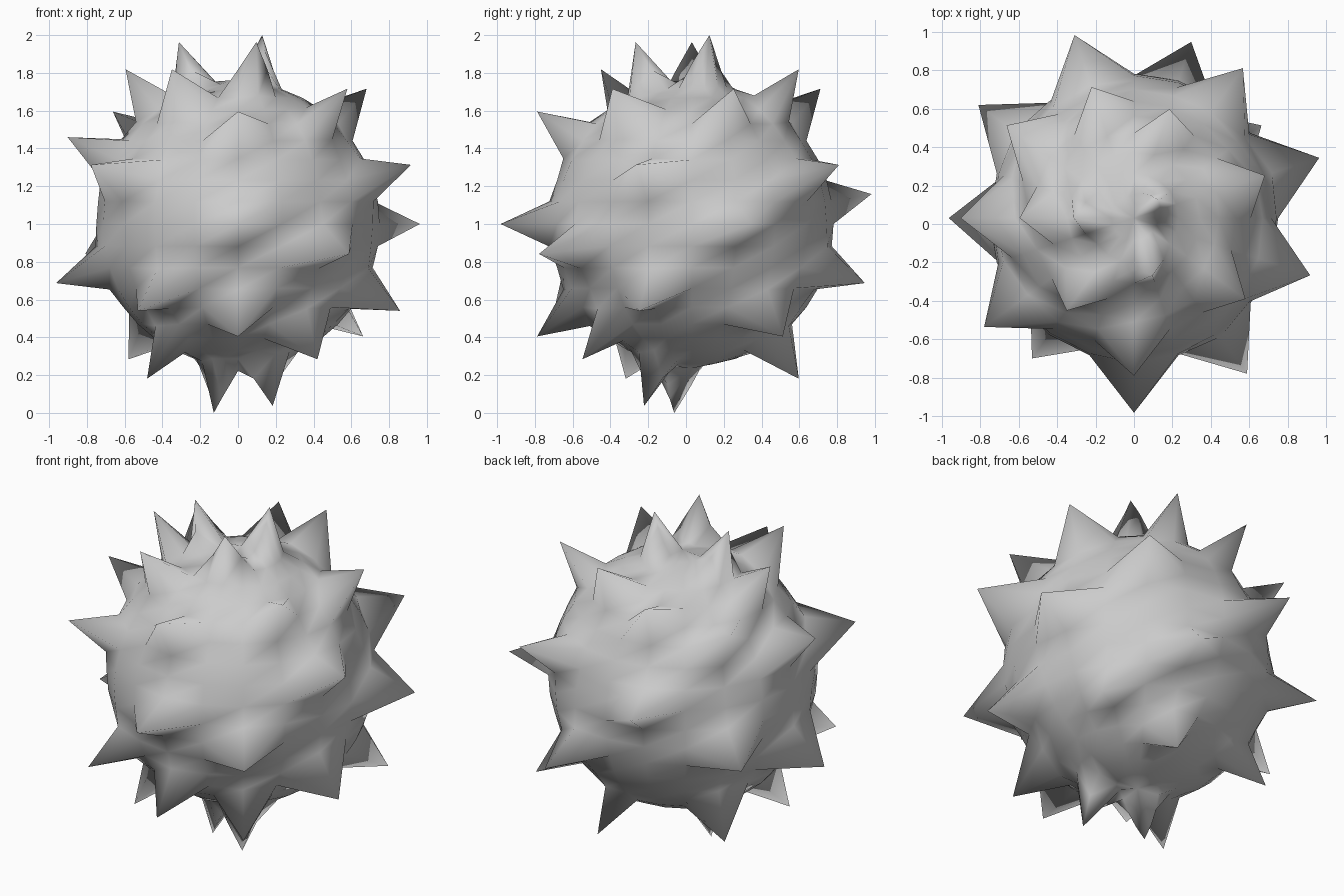
import bpy
from math import sin, cos, pi, radians
from mathutils import Vector

if "Cube" in bpy.data.objects:
    bpy.data.objects.remove(bpy.data.objects["Cube"])

SEGS, RINGS = 20, 20
TIP = 1 / sin(radians(81))      # tip radius, highest spikes reach z = 2
BASE = TIP / 1.35               # ball radius
SPREAD = radians(9.5)           # angle over which a spike fades into the ball
CENTRE = Vector((0, 0.031, 1))

# Spikes: latitude step (9 degrees each) -> longitude steps (18 degrees each)
SPIKES = {
    9: [2], 8: [10, 16], 6: [4, 10, 13], 5: [1, 6, 18], 4: [8, 15], 3: [10],
    2: [3, 12, 19], 1: [6], 0: [1, 15], -1: [8, 17], -2: [4, 10],
    -3: [13, 19], -4: [2, 15], -5: [8, 17], -6: [4, 12], -8: [17], -9: [12],
}


def direction(lon, lat):
    a, b = lon * 2 * pi / SEGS, lat * pi / RINGS
    return Vector((cos(a) * cos(b), sin(a) * cos(b), sin(b)))


spikes = [direction(lon, lat) for lat, lons in SPIKES.items() for lon in lons]


def surface_point(lon, lat):
    d = direction(lon, lat)
    near = min(d.angle(s, 0) for s in spikes)
    return CENTRE + d * (BASE + (TIP - BASE) * max(0, 1 - near / SPREAD))


# Rings of the ball from bottom to top, then the two poles
half = RINGS // 2
verts = [surface_point(i, lat) for lat in range(1 - half, half) for i in range(SEGS)]
south, north = len(verts), len(verts) + 1
verts += [surface_point(0, -half), surface_point(0, half)]

# Triangles, every quad split along the same rising diagonal
faces = []
last = (RINGS - 2) * SEGS
for i in range(SEGS):
    j = (i + 1) % SEGS
    for row in range(0, last, SEGS):
        up = row + SEGS
        faces += [(row + i, row + j, up + j), (row + i, up + j, up + i)]
    faces += [(south, j, i), (north, last + i, last + j)]

mesh = bpy.data.meshes.new("spiky_ball")
mesh.from_pydata(verts, [], faces)
mesh.shade_smooth()
bpy.context.collection.objects.link(bpy.data.objects.new("spiky_ball", mesh))
